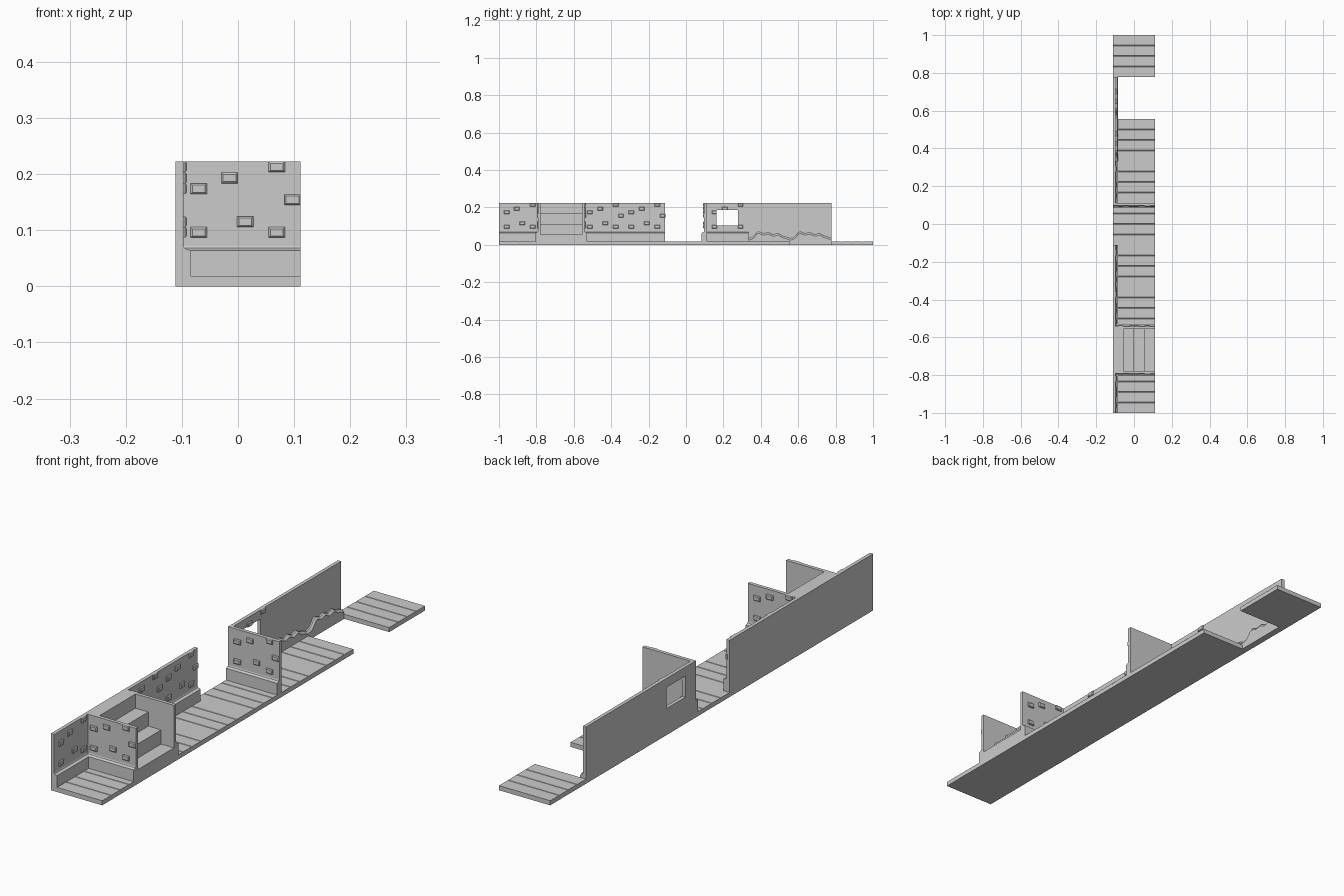
import bpy, bmesh
from mathutils import Vector

if "Cube" in bpy.data.objects:
    bpy.data.objects.remove(bpy.data.objects["Cube"])

C = 2 / 9            # cell size
H = C / 2            # half cell
WALL, BASE, FLOOR = 0.014, 0.027, 0.018


def centre(i):
    return -1 + C * (i + 0.5)


def make(name, lofts):
    """Mesh made of closed lofts; each loft is a list of equal-length rings."""
    bm = bmesh.new()
    for rings in lofts:
        vs = [[bm.verts.new(p) for p in r] for r in rings]
        n = len(vs[0])
        for a, b in zip(vs, vs[1:]):
            for k in range(n):
                bm.faces.new((a[k], a[(k + 1) % n], b[(k + 1) % n], b[k]))
        bm.faces.new(vs[0])
        bm.faces.new(vs[-1][::-1])
    bmesh.ops.recalc_face_normals(bm, faces=bm.faces)
    me = bpy.data.meshes.new(name)
    bm.to_mesh(me)
    bm.free()
    ob = bpy.data.objects.new(name, me)
    bpy.context.collection.objects.link(ob)
    return ob


def frame(i, side):
    """Maps (along, depth, z) on a wall of cell i to world space."""
    y = centre(i)
    o, u, n = {
        'back': ((-H, y, 0), (0, 1, 0), (1, 0, 0)),
        'far': ((0, y + H, 0), (1, 0, 0), (0, -1, 0)),
        'near': ((0, y - H, 0), (-1, 0, 0), (0, 1, 0)),
    }[side]
    o, u, n = Vector(o), Vector(u), Vector(n)
    return lambda a, d, z: o + u * a + n * d + Vector((0, 0, z))


def box(f, a0, a1, d0, d1, z0, z1):
    return [[f(a, d, z) for d, z in ((d0, z0), (d1, z0), (d1, z1), (d0, z1))] for a in (a0, a1)]


def brick(f, a, z):
    z1 = min(z + 0.0095, C)
    z0 = z - 0.0095
    rings = []
    for d, s in ((WALL - 0.004, 0), (WALL + 0.003, 0), (WALL + 0.006, 0.003)):
        rings.append([f(x, d, h) for x, h in (
            (a - 0.0145 + s, z0 + s), (a + 0.0145 - s, z0 + s),
            (a + 0.0145 - s, z1 - s), (a - 0.0145 + s, z1 - s))])
    return rings


BRICKS = [(-0.07, 0.174), (-0.015, 0.193), (0.069, 0.213), (0.097, 0.154),
          (0.013, 0.115), (-0.07, 0.096), (0.069, 0.096)]
PANEL = [(0, 0), (BASE, 0), (BASE, 0.064), (0.020, 0.066), (0.016, 0.068),
         (WALL, 0.072), (WALL, C), (0, C)]


# Brick wall panels with a stepped skirting
def brick_wall(i, side, skip=(), a0=-H):
    f = frame(i, side)
    wall = make(f"{side}_wall_{i}", [[[f(a, d, z) for d, z in PANEL] for a in (a0, H)]])
    bricks = make(f"{side}_bricks_{i}", [brick(f, a, z) for k, (a, z) in enumerate(BRICKS) if k not in skip])
    return wall, bricks


for i, side in ((0, 'back'), (0, 'far'), (2, 'near'), (2, 'back'), (3, 'back'), (4, 'far')):
    skip = (3,) if (i, side) == (0, 'back') else ()
    brick_wall(i, side, skip)

# Window opening in the wall of cell 5
window_parts = brick_wall(5, 'back', skip=(3, 4))
cutter = make("window_cutter", [box(frame(5, 'back'), -0.06, 0.057, -0.05, 0.05, 0.104, 0.187)])
cutter.hide_render = True
cutter.hide_viewport = True
cutter.display_type = 'WIRE'
for ob in window_parts:
    m = ob.modifiers.new("window", 'BOOLEAN')
    m.operation = 'DIFFERENCE'
    m.solver = 'EXACT'
    m.object = cutter

# Plain walls with a wavy mound along the bottom
WAVE = [(-H, 0.034), (-0.092, 0.038), (-0.078, 0.05), (-0.066, 0.066), (-0.055, 0.070),
        (-0.03, 0.060), (-0.005, 0.066), (0.022, 0.054), (0.048, 0.061),
        (0.072, 0.047), (0.092, 0.042), (H, 0.034)]
for i in (6, 7):
    f = frame(i, 'back')
    make(f"plain_wall_{i}", [box(f, -H, H, 0, WALL, 0, C)])
    rings = []
    for d, s in ((0.004, 0), (0.020, 0), (BASE, 0.009)):
        rings.append([f(-H, d, 0)] + [f(a, d, z - s) for a, z in WAVE] + [f(H, d, 0)])
    make(f"wavy_mound_{i}", [rings])

# Plank floors: grooved profile run across the width
for i in (0, 2, 3, 4, 5, 6, 8):
    y0 = centre(i) - H
    prof = [(y0, 0), (y0, FLOOR)]
    for k in (1, 2, 3):
        y = y0 + C * k / 4
        prof += [(y - 0.002, FLOOR), (y, FLOOR - 0.003), (y + 0.002, FLOOR)]
    prof += [(y0 + C, FLOOR), (y0 + C, 0)]
    make(f"plank_floor_{i}", [[[(x, y, z) for y, z in prof] for x in (-H, H)]])

# Staircase rising toward the back
steps = [(-H, 0)]
for k in range(4):
    x, z = -H + k * C / 4, C * (4 - k) / 4
    steps += [(x, z), (x + C / 4, z)]
steps.append((H, 0))
make("staircase", [[[(x, y, z) for x, z in steps] for y in (centre(1) - H, centre(1) + H)]])
